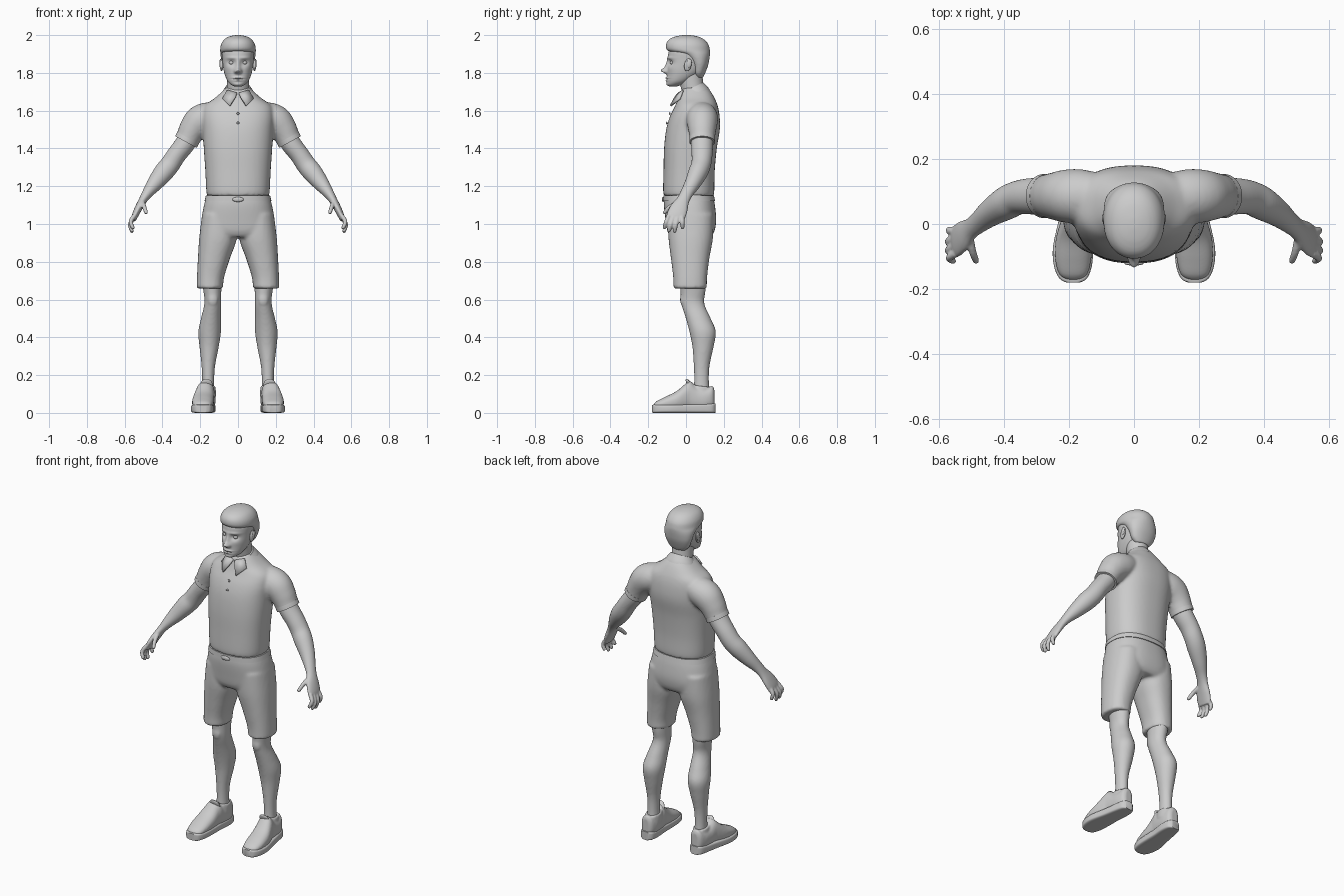
import bpy, bmesh, math
from mathutils import Vector, Matrix

X, Y, Z = Vector((1, 0, 0)), Vector((0, 1, 0)), Vector((0, 0, 1))


def spline(rows, steps):
    """Catmull-Rom interpolation of rows of numbers."""
    out = []
    for i in range(len(rows) - 1):
        p = [rows[max(i - 1, 0)], rows[i], rows[i + 1], rows[min(i + 2, len(rows) - 1)]]
        for s in range(steps):
            t = s / steps
            out.append([0.5 * (2 * b + (c - a) * t + (2 * a - 5 * b + 4 * c - d) * t * t
                               + (3 * b - a - 3 * c + d) * t ** 3) for a, b, c, d in zip(*p)])
    return out + [list(rows[-1])]


def loft(bm, rings, axis=None, ref=Y, p=2.0, n=40, steps=5):
    """Closed skin over rings (x, y, z, half width, half depth); no axis = follow the path."""
    rows, loops = spline(rings, steps), []
    for i, (x, y, z, a, b) in enumerate(rows):
        t = axis or Vector(rows[min(i + 1, len(rows) - 1)][:3]) - Vector(rows[max(i - 1, 0)][:3])
        t = t.normalized()
        u = (ref - ref.dot(t) * t).normalized()
        w = t.cross(u)
        loop = []
        for k in range(n):
            c, s = math.cos(math.tau * k / n), math.sin(math.tau * k / n)
            c, s = (math.copysign(abs(v) ** (2 / p), v) for v in (c, s))
            loop.append(bm.verts.new(Vector((x, y, z)) + w * c * max(a, .001) + u * s * max(b, .001)))
        loops.append(loop)
    for l0, l1 in zip(loops, loops[1:]):
        for k in range(n):
            bm.faces.new((l0[k], l0[(k + 1) % n], l1[(k + 1) % n], l1[k]))
    bm.faces.new(loops[0][::-1])
    bm.faces.new(loops[-1])


def slices(rows):
    """Rings from (z, front y, back y, half width)."""
    return [(0, (f + b) / 2, z, w, (b - f) / 2) for z, f, b, w in rows]


def ball(bm, loc, size, rot=0, axis='X'):
    m = Matrix.Translation(loc) @ Matrix.Rotation(rot, 4, axis) @ Matrix.Diagonal((*size, 1))
    bmesh.ops.create_uvsphere(bm, u_segments=20, v_segments=12, radius=1, matrix=m)


def finish(name, bm, mirror=False, voxel=0, smooth=3):
    bmesh.ops.recalc_face_normals(bm, faces=bm.faces)
    me = bpy.data.meshes.new(name)
    bm.to_mesh(me)
    bm.free()
    me.shade_smooth()
    me.set_sharp_from_angle(angle=math.radians(40))
    ob = bpy.data.objects.new(name, me)
    bpy.context.collection.objects.link(ob)
    if mirror:
        m = ob.modifiers.new("mirror", 'MIRROR')
        m.use_mirror_merge = False
    if voxel:
        r = ob.modifiers.new("blend", 'REMESH')
        r.mode, r.voxel_size, r.use_smooth_shade = 'VOXEL', voxel, True
        s = ob.modifiers.new("soften", 'SMOOTH')
        s.factor, s.iterations = .5, smooth
    return ob


# head, with the face shaped by soft bumps (x, z, spread x, spread z, height)
bm = bmesh.new()
loft(bm, slices([(1.728, -.085, -.045, .018), (1.737, -.097, -.02, .036), (1.755, -.1, .02, .054),
                 (1.785, -.1, .065, .068), (1.82, -.098, .095, .077), (1.87, -.095, .114, .083),
                 (1.91, -.092, .118, .085), (1.95, -.078, .11, .076), (1.98, -.045, .08, .05)]),
     axis=Z, p=2.15, n=160, steps=12)
bumps = [(0, 1.812, .011, .010, .029), (0, 1.84, .009, .022, .013), (0, 1.774, .018, .004, .008),
         (0, 1.761, .015, .005, .007), (0, 1.738, .018, .009, .005), (0, 1.767, .02, .002, -.004)]
for sx in (-1, 1):
    bumps += [(sx * .034, 1.854, .016, .011, -.013), (sx * .036, 1.879, .02, .006, .005),
              (sx * .013, 1.807, .005, .006, .011), (sx * .05, 1.822, .018, .014, .003)]
for v in bm.verts:
    if v.co.y < -.03:
        v.co.y -= sum(h * math.exp(-((v.co.x - x) / a) ** 2 / 2 - ((v.co.z - z) / b) ** 2 / 2)
                      for x, z, a, b, h in bumps)
finish("head", bm)

# eyes and ears
bm = bmesh.new()
ball(bm, (.034, -.071, 1.854), (.014, .013, .011))
finish("eyes", bm, mirror=True)
bm = bmesh.new()
ball(bm, (.087, .01, 1.842), (.009, .019, .034), -.2)
ball(bm, (.093, .017, 1.85), (.006, .013, .024), -.2)
finish("ears", bm, mirror=True)

# hair cap
bm = bmesh.new()
loft(bm, slices([(1.775, .05, .09, .045), (1.80, .035, .102, .068), (1.84, .025, .117, .083),
                 (1.875, .0, .124, .09), (1.90, -.04, .127, .093), (1.918, -.098, .127, .0945),
                 (1.95, -.106, .119, .09), (1.977, -.09, .096, .073), (1.993, -.055, .062, .046),
                 (2.0, -.015, .02, .014)]), axis=Z, p=2.1, n=64)
finish("hair", bm, voxel=.006, smooth=3)

# neck
bm = bmesh.new()
loft(bm, [(0, .06, 1.62, .066, .064), (0, .035, 1.72, .059, .06), (0, .02, 1.81, .06, .066)])
finish("neck", bm)

# shirt: body and sleeves blended together
bm = bmesh.new()
loft(bm, slices([(1.15, -.117, .146, .164), (1.18, -.121, .15, .168), (1.28, -.119, .152, .173),
                 (1.4, -.116, .163, .181), (1.5, -.105, .179, .187), (1.57, -.085, .178, .19),
                 (1.625, -.058, .168, .178), (1.665, -.042, .152, .125), (1.70, -.03, .132, .085),
                 (1.725, -.01, .11, .06)]), axis=Z, p=2.4, n=64)
for s in (-1, 1):
    loft(bm, [(s * .10, .085, 1.585, .065, .07), (s * .16, .085, 1.565, .08, .083),
              (s * .205, .086, 1.542, .083, .082), (s * .24, .086, 1.5, .073, .074),
              (s * .26, .086, 1.463, .066, .068), (s * .274, .086, 1.437, .064, .067)])
finish("shirt", bm, voxel=.009, smooth=4)

# sleeve hems
bm = bmesh.new()
loft(bm, [(.264, .086, 1.456, .065, .068), (.276, .086, 1.434, .065, .068)], steps=1)
finish("sleeve_hems", bm, mirror=True)

# collar band and folded collar tips
bm = bmesh.new()
loft(bm, [(0, .045, 1.67, .098, .09), (0, .042, 1.687, .09, .083), (0, .037, 1.712, .073, .069),
          (0, .034, 1.722, .067, .064)], axis=Vector((0, -.43, .9)), steps=3)
finish("collar", bm)
bm = bmesh.new()
bm.faces.new([bm.verts.new(c) for c in ((.004, -.034, 1.69), (.012, -.052, 1.67), (.042, -.078, 1.622),
                                        (.08, -.03, 1.66), (.055, -.012, 1.705))])
tips = finish("collar_tips", bm, mirror=True)
tips.modifiers.new("thickness", 'SOLIDIFY').thickness = .01

# buttons down the chest
bm = bmesh.new()
for y, z in ((-.084, 1.585), (-.1, 1.535)):
    ball(bm, (0, y - .002, z), (.007, .005, .007))
finish("buttons", bm)

# shorts: hips and two legs blended together
bm = bmesh.new()
loft(bm, slices([(1.16, -.113, .14, .163), (1.1, -.117, .153, .18), (1.02, -.108, .16, .194),
                 (.96, -.098, .15, .198), (.93, -.08, .13, .185)]), axis=Z, p=2.4, n=64)
for s in (-1, 1):
    loft(bm, [(s * .1, .025, 1.05, .09, .12), (s * .105, .025, .93, .1, .118),
              (s * .127, .022, .82, .085, .102), (s * .145, .022, .72, .072, .09),
              (s * .149, .022, .658, .069, .088)], axis=Z, p=2.3)
finish("shorts", bm, voxel=.009, smooth=4)

# waistband and front fastening
bm = bmesh.new()
loft(bm, slices([(1.122, -.121, .154, .177), (1.152, -.12, .148, .17)]), axis=Z, p=2.4, n=64, steps=1)
finish("waistband", bm)
bm = bmesh.new()
ball(bm, (0, -.121, 1.13), (.03, .007, .013))
finish("waist_tab", bm)

# arms with hands
bm = bmesh.new()
loft(bm, [(.24, .085, 1.5, .05, .055), (.277, .085, 1.43, .053, .058), (.325, .085, 1.367, .051, .055),
          (.36, .08, 1.315, .052, .052), (.395, .063, 1.272, .052, .051), (.44, .035, 1.215, .042, .042),
          (.478, .005, 1.165, .029, .034), (.503, -.015, 1.127, .022, .034),
          (.526, -.036, 1.085, .02, .047), (.545, -.052, 1.045, .017, .05),
          (.553, -.057, 1.02, .012, .044)])
fingers = [((.548, -.09, 1.045), (.568, -.104, 1.012), (.556, -.114, .98)),
           ((.553, -.068, 1.035), (.571, -.081, .997), (.561, -.09, .963)),
           ((.553, -.045, 1.035), (.571, -.054, .997), (.561, -.06, .96)),
           ((.55, -.022, 1.04), (.568, -.02, 1.01), (.56, -.018, .98)),
           ((.507, -.03, 1.12), (.497, -.083, 1.092), (.486, -.114, 1.06))]
for a, b, c in fingers:
    end = Vector(c) + (Vector(c) - Vector(b)).normalized() * .007
    loft(bm, [(*a, .013, .012), (*b, .012, .0115), (*c, .0095, .0095), (*end, .004, .004)],
         ref=X, n=16)
arms = finish("arms", bm, mirror=True, voxel=.0048, smooth=2)

# lower legs
bm = bmesh.new()
loft(bm, [(.142, .035, .75, .06, .075), (.136, .037, .65, .048, .067), (.134, .036, .58, .044, .061),
          (.143, .065, .5, .053, .066), (.15, .088, .43, .06, .07), (.153, .09, .35, .051, .056),
          (.157, .083, .25, .036, .042), (.158, .082, .17, .032, .039), (.158, .082, .09, .035, .045)],
     axis=Z)
ball(bm, (.134, -.012, .6), (.028, .02, .04))
finish("legs", bm, mirror=True, voxel=.008, smooth=4)

# shoes: flat sole, upper, and padded ankle opening
bm = bmesh.new()
loft(bm, [(.187, -.18, .022, .02, .02), (.187, -.168, .022, .042, .022), (.188, -.13, .022, .058, .022),
          (.187, -.07, .022, .062, .022), (.177, .02, .023, .053, .023), (.168, .09, .024, .049, .024),
          (.165, .138, .025, .04, .025), (.165, .156, .025, .022, .025)], axis=Y, ref=Z, p=5, n=48)
finish("shoe_soles", bm, mirror=True)
bm = bmesh.new()
loft(bm, [(.187, -.172, .033, .02, .012), (.187, -.155, .04, .043, .022), (.187, -.11, .05, .055, .035),
          (.184, -.05, .063, .057, .052), (.177, 0, .082, .051, .075), (.172, .022, .088, .049, .08),
          (.168, .06, .074, .048, .066), (.165, .105, .071, .046, .062), (.164, .138, .08, .036, .063),
          (.164, .15, .075, .02, .05)], axis=Y, ref=Z, p=2.3, n=48)
loft(bm, [(.162, .08, .09, .046, .062), (.16, .08, .125, .042, .06), (.16, .082, .142, .039, .056)],
     axis=Vector((0, .12, 1)))
finish("shoe_uppers", bm, mirror=True, voxel=.006, smooth=3)
bm = bmesh.new()
ball(bm, (.167, .02, .145), (.034, .012, .04), .5)
finish("shoe_tongues", bm, mirror=True)
